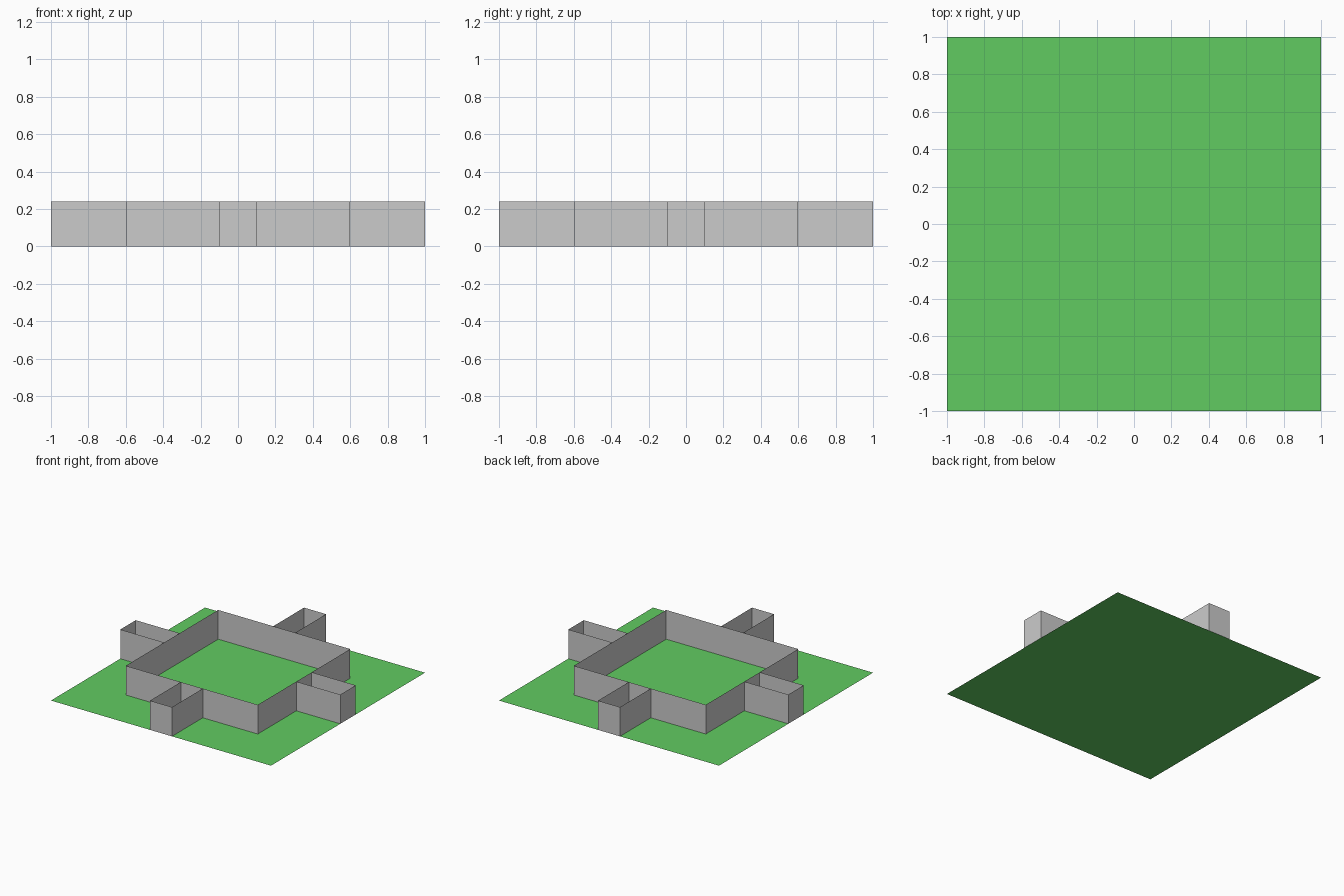
import bpy
import bmesh
from math import radians
from mathutils import Matrix

if "Cube" in bpy.data.objects:
    bpy.data.objects.remove(bpy.data.objects["Cube"])

HEIGHT = 0.24


def make_object(name, bm):
    mesh = bpy.data.meshes.new(name)
    bm.to_mesh(mesh)
    bm.free()
    obj = bpy.data.objects.new(name, mesh)
    bpy.context.collection.objects.link(obj)
    return obj


def thin_wall(name, path, closed=False, turn=0):
    """Raise a zero-thickness wall from a floor path."""
    bm = bmesh.new()
    verts = [bm.verts.new((x, y, 0)) for x, y in path]
    pairs = list(zip(verts, verts[1:]))
    if closed:
        pairs.append((verts[-1], verts[0]))
    edges = [bm.edges.new(p) for p in pairs]
    result = bmesh.ops.extrude_edge_only(bm, edges=edges)
    top = [g for g in result["geom"] if isinstance(g, bmesh.types.BMVert)]
    bmesh.ops.translate(bm, verts=top, vec=(0, 0, HEIGHT))
    bmesh.ops.recalc_face_normals(bm, faces=bm.faces)
    # make the normals point away from the centre of the path
    cx = sum(p[0] for p in path) / len(path)
    cy = sum(p[1] for p in path) / len(path)
    flip = []
    for f in bm.faces:
        c = f.calc_center_median()
        f.normal_update()
        if (c.x - cx) * f.normal.x + (c.y - cy) * f.normal.y < 0:
            flip.append(f)
    bmesh.ops.reverse_faces(bm, faces=flip)
    bm.transform(Matrix.Rotation(radians(turn), 4, 'Z'))
    return make_object(name, bm)


# Green floor sheet
bm = bmesh.new()
bmesh.ops.create_grid(bm, x_segments=1, y_segments=1, size=1)
floor = make_object("floor", bm)
green = bpy.data.materials.new("green")
green.diffuse_color = (0.12, 0.6, 0.12, 1)
green.use_nodes = True
green.node_tree.nodes["Principled BSDF"].inputs["Base Color"].default_value = green.diffuse_color
floor.data.materials.append(green)

# Square wall around the middle
thin_wall("central_wall", [(-0.6, -0.6), (0.6, -0.6), (0.6, 0.6), (-0.6, 0.6)], closed=True)

# Four narrow closed bays reaching the floor edges
bay = [(-0.1, -0.6), (-0.1, -1), (0.1, -1), (0.1, -0.6)]
for i, side in enumerate(("front", "right", "back", "left")):
    thin_wall(side + "_bay_wall", bay, turn=90 * i)
